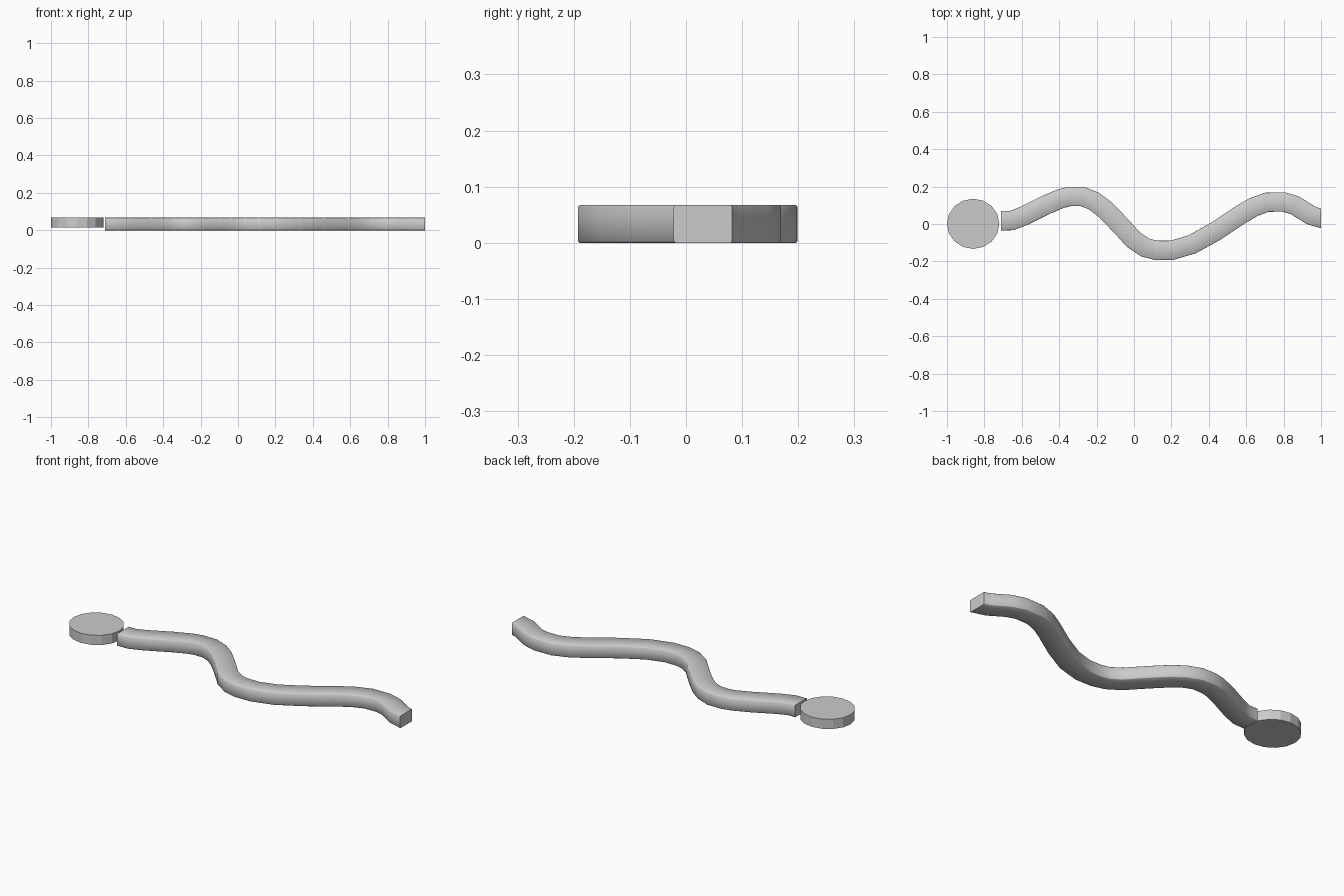
import bpy, bmesh
from mathutils import Vector

if "Cube" in bpy.data.objects:
    bpy.data.objects.remove(bpy.data.objects["Cube"])

# Centre line of the wavy body, seen from above
PATH = [(-.71, .017), (-.655, .018), (-.59, .043), (-.48, .098), (-.39, .136),
        (-.345, .147), (-.275, .147), (-.215, .123), (-.16, .082), (-.11, .032),
        (-.054, -.027), (-.002, -.085), (.06, -.126), (.12, -.141), (.2, -.141),
        (.31, -.109), (.433, -.041), (.567, .048), (.636, .089), (.71, .116),
        (.8, .118), (.86, .1), (.945, .047), (1.0, .03)]
HALF, HEIGHT, EDGE = .052, .067, .003

# Cross-section (sideways offset, height) with slightly eased edges
SECTION = [(-HALF, EDGE), (-HALF + EDGE, 0), (HALF - EDGE, 0), (HALF, EDGE),
           (HALF, HEIGHT - EDGE), (HALF - EDGE, HEIGHT),
           (-HALF + EDGE, HEIGHT), (-HALF, HEIGHT - EDGE)]


def make_object(name, bm):
    bmesh.ops.recalc_face_normals(bm, faces=bm.faces)
    mesh = bpy.data.meshes.new(name)
    bm.to_mesh(mesh)
    bm.free()
    obj = bpy.data.objects.new(name, mesh)
    bpy.context.collection.objects.link(obj)
    return obj


# Wavy body: the section swept along the path, ends cut square to x
bm = bmesh.new()
pts = [Vector(p) for p in PATH]
rings = []
for i, p in enumerate(pts):
    if i in (0, len(pts) - 1):
        side = Vector((0, 1))
    else:
        t = ((pts[i + 1] - p).normalized() + (p - pts[i - 1]).normalized()).normalized()
        side = Vector((-t.y, t.x))
    rings.append([bm.verts.new((p.x + side.x * s, p.y + side.y * s, z))
                  for s, z in SECTION])
n = len(SECTION)
for a, b in zip(rings, rings[1:]):
    for k in range(n):
        f = bm.faces.new((a[k], a[(k + 1) % n], b[(k + 1) % n], b[k]))
        f.smooth = True
bm.faces.new(rings[0])
bm.faces.new(rings[-1])
make_object("wavy_body", bm)

# Flat round head, raised a little from the ground
bm = bmesh.new()
bmesh.ops.create_cone(bm, cap_ends=True, segments=16, radius1=1, radius2=1, depth=1)
bmesh.ops.scale(bm, vec=(.14, .134, .053), verts=bm.verts)
bmesh.ops.translate(bm, vec=(-.86, .001, .0405), verts=bm.verts)
make_object("round_head", bm)
